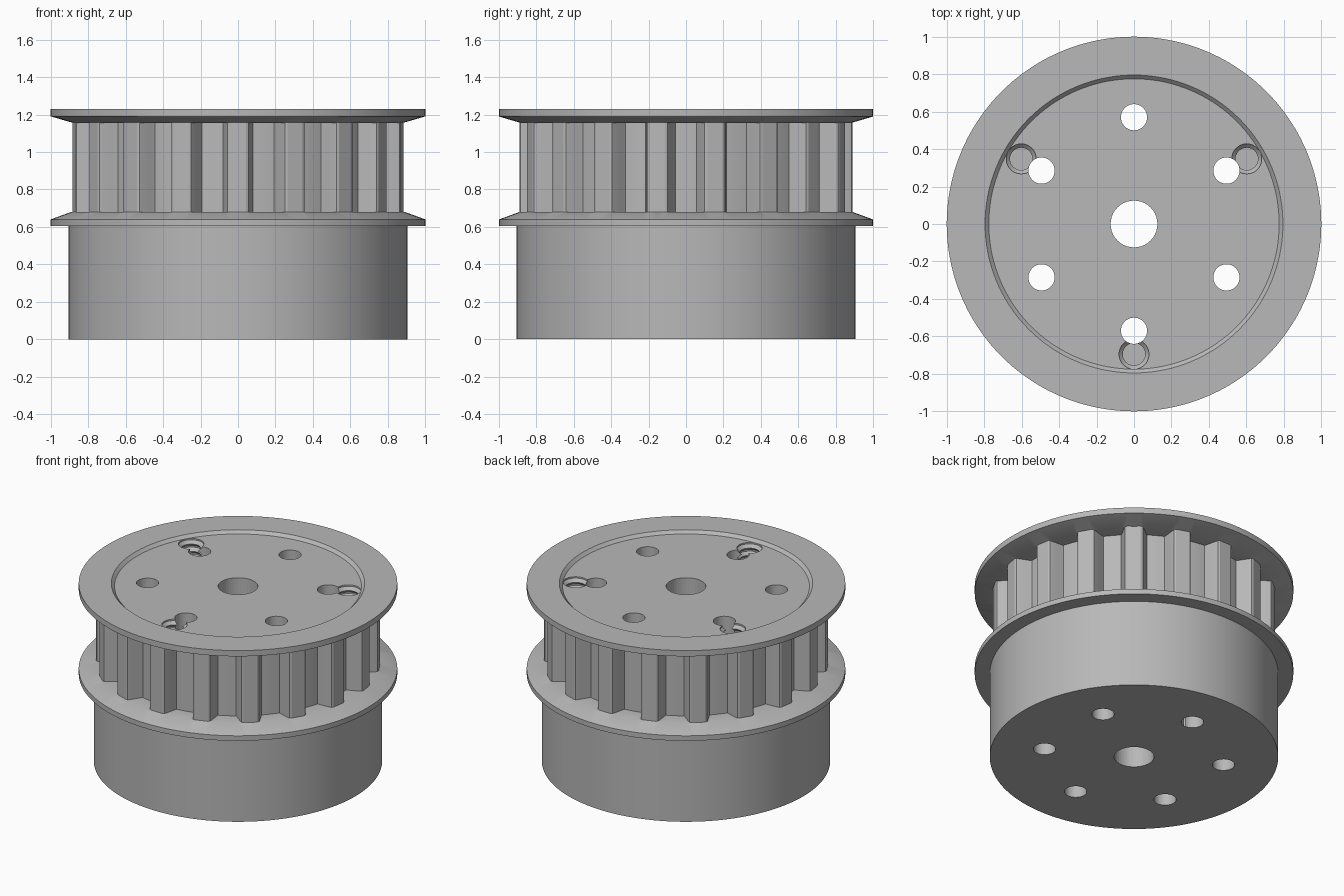
import bpy, bmesh
from math import sin, cos, radians, pi
from mathutils import Matrix, Vector

cube = bpy.data.objects.get("Cube")
if cube:
    bpy.data.objects.remove(cube, do_unlink=True)

# Single machined-metal colour
metal = bpy.data.materials.new("grey_metal")
metal.use_nodes = True
grey = (0.48, 0.48, 0.48, 1)
metal.diffuse_color = grey
metal.node_tree.nodes["Principled BSDF"].inputs["Base Color"].default_value = grey


def finish(name, bm):
    bmesh.ops.recalc_face_normals(bm, faces=bm.faces)
    mesh = bpy.data.meshes.new(name)
    bm.to_mesh(mesh)
    bm.free()
    mesh.materials.append(metal)
    obj = bpy.data.objects.new(name, mesh)
    bpy.context.collection.objects.link(obj)
    return obj


def lathe(bm, profile, steps, centre=(0, 0)):
    """Closed solid of revolution; the profile starts and ends on the axis."""
    x, y = centre
    rings = []
    for r, z in profile:
        count = steps if r else 1
        rings.append([bm.verts.new((x + r * cos(2 * pi * i / steps),
                                    y + r * sin(2 * pi * i / steps), z))
                      for i in range(count)])
    for a, b in zip(rings, rings[1:]):
        for i in range(steps):
            j = (i + 1) % steps
            corners = [a[i % len(a)], a[j % len(a)], b[j % len(b)], b[i % len(b)]]
            bm.faces.new(list(dict.fromkeys(corners)))


def polar(radius, degrees):
    return radius * cos(radians(degrees)), radius * sin(radians(degrees))


def boolean(target, tool, operation):
    mod = target.modifiers.new(operation.lower(), "BOOLEAN")
    mod.operation, mod.object, mod.solver = operation, tool, "EXACT"
    tool.hide_render = True


# Hub, two flanges, groove floor and dished top in one turned profile
ROOT, TIP = 0.79, 0.89
bm = bmesh.new()
lathe(bm, [(0, 0), (0.905, 0), (0.905, 0.605), (1, 0.605), (1, 0.64),
           (TIP, 0.68), (ROOT, 0.68), (ROOT, 1.155), (0.88, 1.155), (1, 1.19),
           (1, 1.23), (0.795, 1.23), (0.775, 1.21), (0, 1.21)], 144)
body = finish("toothed_pulley", bm)

# Eighteen straight teeth with eased tips
half = [(0.085, ROOT - 0.02), (0.078, ROOT + 0.005), (0.06, TIP - 0.02),
        (0.055, TIP - 0.006), (0.042, TIP)]
outline = half + [(-x, r) for x, r in reversed(half)]
bm = bmesh.new()
for k in range(18):
    turn = Matrix.Rotation(radians(20 * k), 3, "Z")
    face = bm.faces.new([bm.verts.new(turn @ Vector((x, -r, 0.668)))
                         for x, r in outline])
    top = bmesh.ops.extrude_face_region(bm, geom=[face])["geom"]
    bmesh.ops.translate(bm, vec=(0, 0, 0.5),
                        verts=[g for g in top if isinstance(g, bmesh.types.BMVert)])
teeth = finish("teeth", bm)
boolean(body, teeth, "UNION")

# Shaft bore and six through holes
bm = bmesh.new()
holes = [(0.125, (0, 0))] + [(0.07, polar(0.57, 30 + 60 * k)) for k in range(6)]
for radius, centre in holes:
    lathe(bm, [(0, -0.1), (radius, -0.1), (radius, 1.4), (0, 1.4)], 40, centre)
bores = finish("bore_cutter", bm)
boolean(body, bores, "DIFFERENCE")

# Three blind threaded holes that break into neighbouring bores
thread = [(0, 0.8), (0.06, 0.8)]
for k in range(7):
    z = 0.83 + 0.05 * k
    thread += [(0.06, z), (0.08, z + 0.02), (0.08, z + 0.03), (0.06, z + 0.05)]
thread = [p for i, p in enumerate(thread) if i == 0 or p != thread[i - 1]]
thread += [(0.08, 1.2), (0.08, 1.3), (0, 1.3)]
bm = bmesh.new()
for angle in (-90, 30, 150):
    lathe(bm, thread, 32, polar(0.695, angle))
threads = finish("thread_cutter", bm)
boolean(body, threads, "DIFFERENCE")

# Bake the cuts, then drop the helpers
graph = bpy.context.evaluated_depsgraph_get()
baked = bpy.data.meshes.new_from_object(body.evaluated_get(graph))
body.modifiers.clear()
body.data = baked
for helper in (teeth, bores, threads):
    bpy.data.objects.remove(helper, do_unlink=True)

bpy.ops.object.select_all(action="DESELECT")
body.select_set(True)
bpy.context.view_layer.objects.active = body
bpy.ops.object.shade_smooth_by_angle(angle=radians(20))
